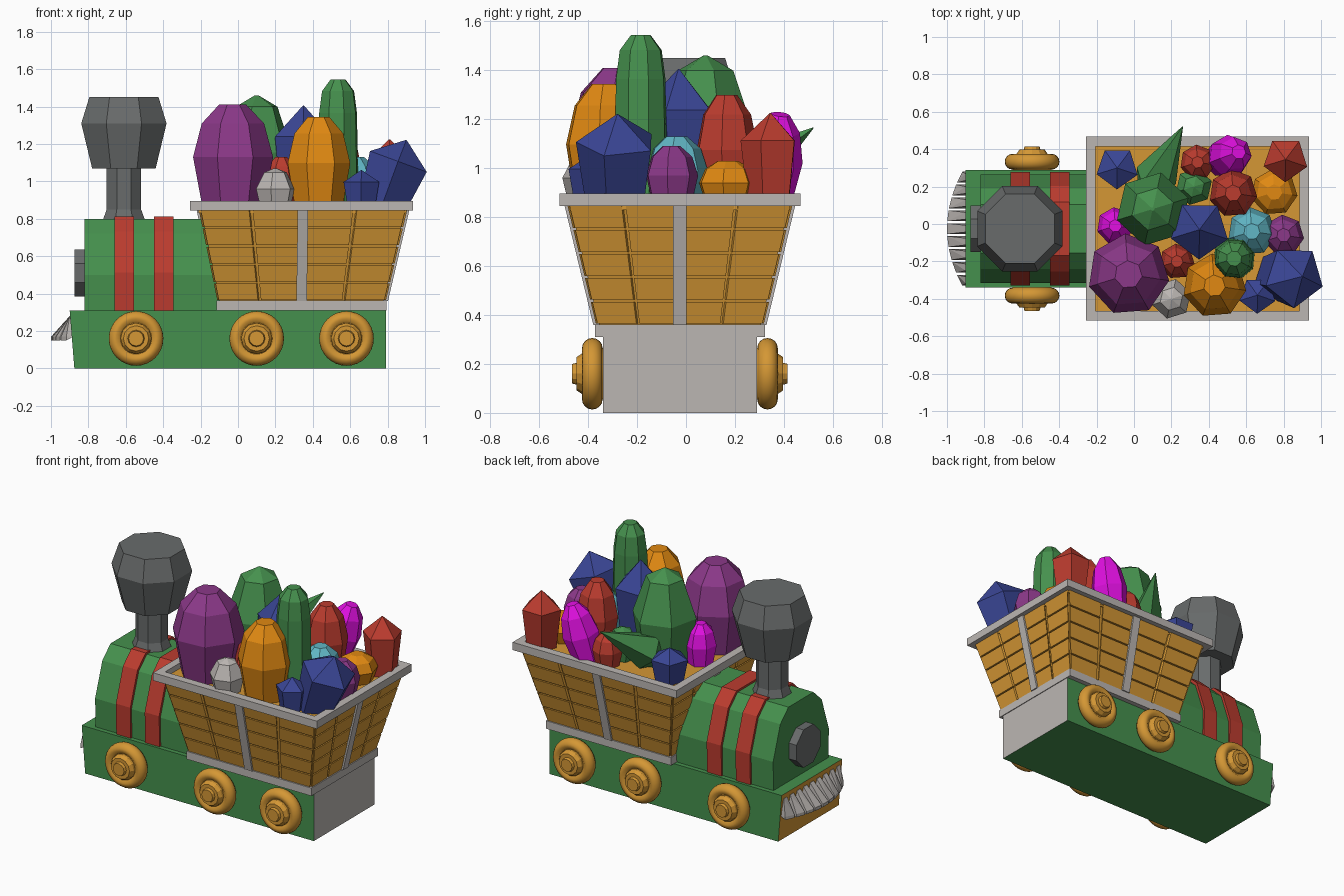
import bpy, bmesh, math
from mathutils import Vector

if "Cube" in bpy.data.objects:
    bpy.data.objects.remove(bpy.data.objects["Cube"])

YC = -0.025  # middle plane of the train


def mat(name, r, g, b):
    m = bpy.data.materials.new(name)
    m.diffuse_color = (r, g, b, 1)
    m.use_nodes = True
    m.node_tree.nodes["Principled BSDF"].inputs["Base Color"].default_value = m.diffuse_color
    return m


GREEN = mat("green", 0.06, 0.28, 0.075)
WOOD = mat("golden wood", 0.66, 0.31, 0.035)
AMBER = mat("amber", 0.75, 0.25, 0.006)
GREY = mat("light grey", 0.50, 0.47, 0.45)
IRON = mat("dark iron", 0.14, 0.148, 0.148)
RED = mat("red", 0.50, 0.045, 0.028)
PURPLE = mat("purple", 0.26, 0.04, 0.25)
BLUE = mat("blue", 0.042, 0.06, 0.30)
CYAN = mat("cyan", 0.12, 0.47, 0.56)
MAGENTA = mat("magenta", 0.75, 0.005, 0.75)


def finish(name, bm, m):
    bmesh.ops.recalc_face_normals(bm, faces=bm.faces)
    me = bpy.data.meshes.new(name)
    bm.to_mesh(me)
    bm.free()
    me.materials.append(m)
    ob = bpy.data.objects.new(name, me)
    bpy.context.collection.objects.link(ob)
    return ob


def add_hull(bm, pts):
    bmesh.ops.convex_hull(bm, input=[bm.verts.new(p) for p in pts])


def hull(name, m, *groups):
    """One object made of a convex block per group of points."""
    bm = bmesh.new()
    for pts in groups:
        add_hull(bm, pts)
    bmesh.ops.dissolve_limit(bm, angle_limit=0.01, verts=bm.verts, edges=bm.edges)
    return finish(name, bm, m)


def block(x0, x1, y0, y1, z0, z1):
    return [(x, YC + y, z) for x in (x0, x1) for y in (y0, y1) for z in (z0, z1)]


def lathe(name, m, origin, axis, profile, sides, phase=0.0):
    """Rings of (distance along axis, radius), capped at both ends."""
    bm = bmesh.new()
    o, a = Vector(origin), Vector(axis).normalized()
    u = (a.cross(Vector((0, 1, 0))) if abs(a.y) < 0.9 else a.cross(Vector((0, 0, 1)))).normalized()
    w = a.cross(u)
    turns = [2 * math.pi * i / sides + phase for i in range(sides)]
    rings = [[bm.verts.new(o + a * h + (u * math.cos(t) + w * math.sin(t)) * r) for t in turns]
             for h, r in profile]
    for p, q in zip(rings, rings[1:]):
        for i in range(sides):
            j = (i + 1) % sides
            bm.faces.new((p[i], p[j], q[j], q[i]))
    bm.faces.new(rings[0])
    bm.faces.new(rings[-1])
    return finish(name, bm, m)


# chassis: green block, wooden nose, grey tail
chassis = hull("chassis", GREEN, [(x, YC + s * 0.315, z) for s in (-1, 1)
               for x, z in ((-0.875, 0), (0.79, 0), (-0.9, 0.31), (0.79, 0.31))])
chassis.data.materials.append(WOOD)
chassis.data.materials.append(GREY)
for p in chassis.data.polygons:
    p.material_index = 1 if p.normal.x < -0.9 else 2 if p.normal.x > 0.9 else 0


# boiler and its two bands share one faceted section
def barrel(name, m, x, length, grow):
    section = ((0.285, 0.30), (0.29, 0.50), (0.215, 0.72), (0.13, 0.80))
    hull(name, m, [(x + d, YC + s * (y + grow), z + (grow if z > 0.4 else 0))
                   for d in (0, length) for s in (-1, 1) for y, z in section])


barrel("boiler", GREEN, -0.82, 0.72, 0)
barrel("front_band", RED, -0.66, 0.105, 0.013)
barrel("rear_band", RED, -0.45, 0.105, 0.013)
EIGHTH = math.pi / 8
lathe("boiler_door", IRON, (-0.875, YC, 0.51), (1, 0, 0), [(0, 0.135), (0.08, 0.135)], 8, EIGHTH)

# chimney: flared foot, pipe and faceted bowl
lathe("chimney", IRON, (-0.61, YC, 0), (0, 0, 1),
      [(h, r / math.cos(EIGHTH)) for h, r in ((0.74, 0.14), (0.785, 0.135), (0.8, 0.11), (0.85, 0.092),
       (1.07, 0.092), (1.07, 0.17), (1.31, 0.228), (1.45, 0.185))], 8, EIGHTH)

# cowcatcher: fan of tapering teeth along an arc
teeth = []
for i in range(9):
    ends = []
    for t in (i + 0.08, i + 0.92):
        v = 2 * t / 9 - 1
        ends.append((v * v * 0.085 - 1, YC + 0.31 * v))
    tooth = [(x, y, z) for x, y in ends for z in (0.15, 0.17)] + [(-0.88, y, 0.17) for x, y in ends]
    ym = (ends[0][1] + ends[1][1]) / 2
    teeth.append(tooth + [(-0.9, ym - 0.018, 0.28), (-0.9, ym + 0.018, 0.28), (-0.88, ym, 0.28)])
hull("cowcatcher", GREY, *teeth)

# wheels: round tyre and stepped hub, three per side
ARC = [math.pi * i / 8 for i in range(9)]
TYRE = [(0, 0.1)] + [(0.058 - 0.042 * math.cos(t), 0.105 + 0.041 * math.sin(t)) for t in ARC] + [(0.085, 0.085)]
HUB = [(0.05, 0.085), (0.1, 0.083), (0.122, 0.068), (0.122, 0.045), (0.14, 0.04)]
for n, x in enumerate((-0.545, 0.10, 0.58)):
    for side, s in (("left", -1), ("right", 1)):
        o = (x, YC + s * 0.30, 0.16)
        w = lathe(f"wheel_{side}_{n}", WOOD, o, (0, s, 0), TYRE, 32)
        for p in w.data.polygons:
            p.use_smooth = len(p.vertices) == 4
        lathe(f"hub_{side}_{n}", WOOD, o, (0, s, 0), HUB, 12)


# wagon hopper: flared shell, planks and a post on each side
def rect(t, inset=0.0):
    x0, x1 = -0.11 - 0.10 * t + inset, 0.79 + 0.115 * t - inset
    h = 0.342 + 0.118 * t - inset
    return [Vector((x, YC + y, 0.36 + 0.49 * t)) for x, y in ((x0, -h), (x1, -h), (x1, h), (x0, h))]


hull("hopper_shell", WOOD, rect(0, 0.012) + rect(1, 0.012))
ROWS, COLS, GAP = 5, 4, 0.009
for side in range(4):
    def at(u, t, inset):
        r = rect(t, inset)
        return r[side].lerp(r[(side + 1) % 4], u)
    hull(f"planks_{side}", WOOD, *[
        [at(u, t, d) for u in (c / COLS + GAP, (c + 1) / COLS - GAP)
         for t in (k / ROWS + GAP, (k + 1) / ROWS - GAP) for d in (0, 0.02)]
        for k in range(ROWS) for c in range(COLS)])
    r = rect(0)
    along = (r[(side + 1) % 4] - r[side]).normalized() * 0.028
    hull(f"post_{side}", GREY, [at(0.5, t, d) + along * s for t in (0, 1) for d in (-0.012, 0.02) for s in (-1, 1)])

# hopper sill, load floor and top rim
hull("hopper_sill", GREY, block(-0.115, 0.795, -0.347, 0.347, 0.31, 0.362))
hull("hopper_fill", WOOD, block(-0.21, 0.90, -0.45, 0.45, 0.83, 0.86))
X0, X1, Y, W, Z = -0.257, 0.936, 0.492, 0.052, (0.845, 0.896)
hull("hopper_rim", GREY, block(X0, X1, -Y, W - Y, *Z), block(X0, X1, Y - W, Y, *Z),
     block(X0, X0 + W, W - Y, Y - W, *Z), block(X1 - W, X1, W - Y, Y - W, *Z))

# gem cuts: number of sides and (fraction of length, fraction of radius) rings
BLUNT = 7, ((0, 0.75), (0.5, 1), (0.82, 0.78), (1, 0.34))
POINT = 5, ((0, 0.75), (0.7, 1), (1, 0.02))
COLUMN = 8, ((0, 1), (0.74, 0.92), (0.91, 0.78), (1, 0.36))
DOME = 6, ((0, 0.75), (0.5, 1), (0.9, 0.58), (1, 0.05))
SPIKE = 5, ((0, 0.6), (0.2, 1), (1, 0.02))


def gem(name, m, cut, base, tip, radius):
    axis = Vector(tip) - Vector(base)
    lathe(name, m, base, axis, [(t * axis.length, r * radius) for t, r in cut[1]], cut[0], 0.3)


# upright gems: x, y, top height, radius
UPRIGHT = (
    (PURPLE, BLUNT, ((-0.03, -0.27, 1.41, 0.22), (0.8, -0.06, 1.09, 0.11))),
    (GREEN, DOME, ((0.1, 0.08, 1.46, 0.2), (0.32, 0.2, 1.06, 0.1))),
    (GREEN, COLUMN, ((0.535, -0.185, 1.545, 0.115),)),
    (AMBER, BLUNT, ((0.43, -0.33, 1.345, 0.172), (0.75, 0.17, 1.03, 0.125))),
    (BLUE, POINT, ((0.35, -0.03, 1.405, 0.16), (0.66, -0.38, 1.06, 0.1), (-0.09, 0.3, 1.07, 0.115))),
    (RED, BLUNT, ((0.53, 0.165, 1.3, 0.13), (0.34, 0.33, 1.07, 0.095), (0.23, -0.2, 1.13, 0.095))),
    (RED, POINT, ((0.81, 0.345, 1.225, 0.122),)),
    (CYAN, BLUNT, ((0.63, -0.04, 1.13, 0.13),)),
    (MAGENTA, BLUNT, ((-0.1, -0.01, 1.12, 0.1),)),
    (GREY, DOME, ((0.2, -0.4, 1.07, 0.108),)),
)
for m, cut, places in UPRIGHT:
    for x, y, top, radius in places:
        gem(f"{m.name}_gem", m, cut, (x, y, 0.85), (x, y, top), radius)

# leaning gems
gem("blue_leaning_gem", BLUE, POINT, (0.76, -0.28, 0.84), (0.90, -0.28, 1.22), 0.17)
gem("magenta_leaning_gem", MAGENTA, BLUNT, (0.46, 0.34, 0.84), (0.56, 0.385, 1.22), 0.115)
gem("green_leaning_gem", GREEN, SPIKE, (0.08, 0.17, 0.93), (0.26, 0.52, 1.165), 0.12)
